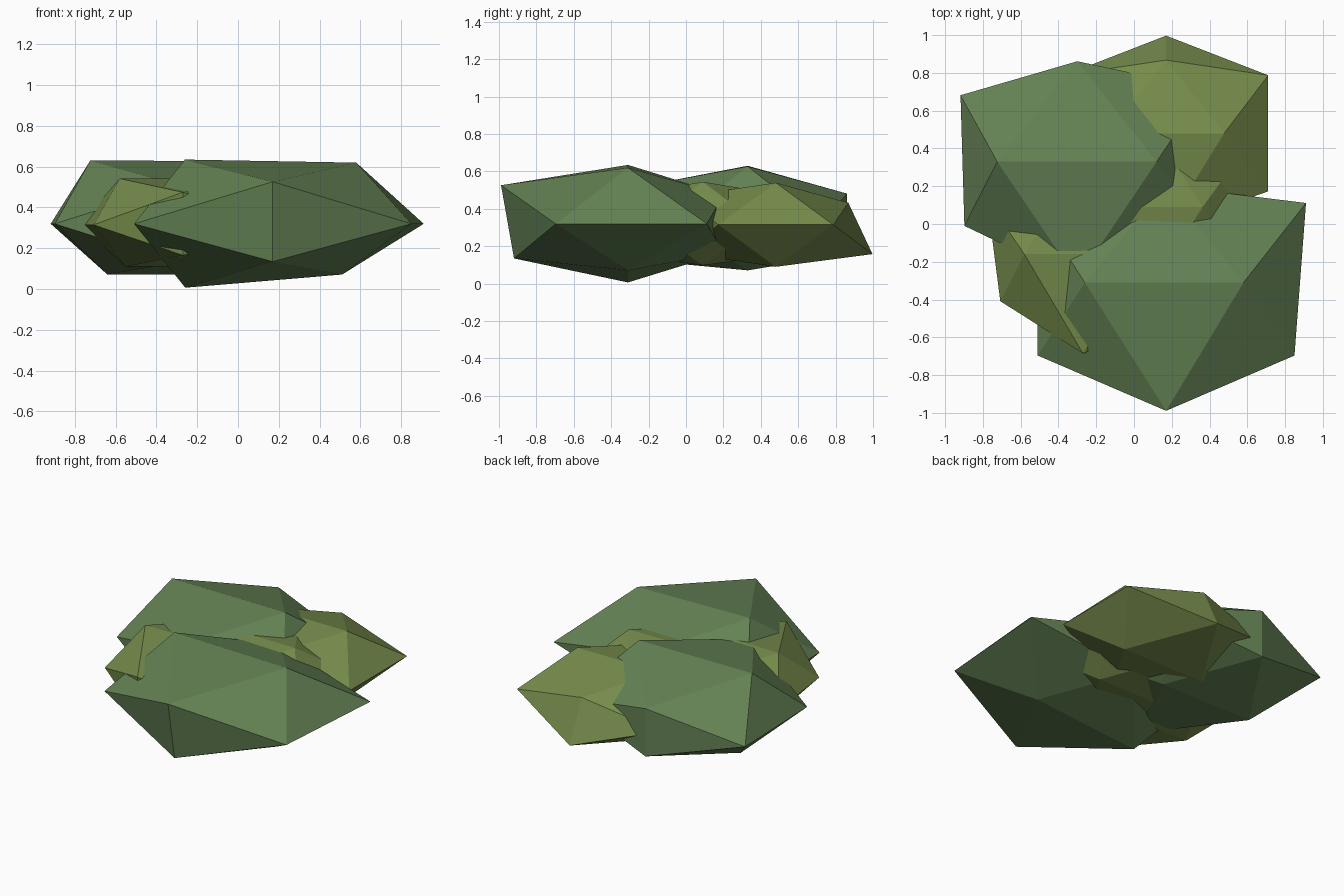
import bpy, bmesh

if "Cube" in bpy.data.objects:
    bpy.data.objects.remove(bpy.data.objects["Cube"])

PHI = 1.618


def colour(name, rgb):
    mat = bpy.data.materials.new(name)
    mat.diffuse_color = (*rgb, 1)
    mat.use_nodes = True
    mat.node_tree.nodes["Principled BSDF"].inputs["Base Color"].default_value = mat.diffuse_color
    return mat


dark_leaf = colour("dark_leaf", (0.127, 0.223, 0.089))
olive_leaf = colour("olive_leaf", (0.181, 0.262, 0.072))


def clump(name, centre, unit, mat, reach):
    """Flattened twenty-sided ball; reach pulls single corners in or out."""
    size = (unit, unit * 0.92, unit * 0.452)
    bm = bmesh.new()
    for u in (1, -1):
        for v in (1, -1):
            for corner in ((u, 0, v * PHI), (u * PHI, v, 0), (0, u * PHI, v)):
                key = "".join("0" if c == 0 else "+" if c > 0 else "-" for c in corner)
                r = reach.get(key, 1.0)
                bm.verts.new([m + c * s * r for m, c, s in zip(centre, corner, size)])
    bmesh.ops.convex_hull(bm, input=bm.verts[:])
    bmesh.ops.recalc_face_normals(bm, faces=bm.faces[:])
    mesh = bpy.data.meshes.new(name)
    bm.to_mesh(mesh)
    bm.free()
    mesh.materials.append(mat)
    obj = bpy.data.objects.new(name, mesh)
    bpy.context.collection.objects.link(obj)


# Large dark clumps
clump("front_clump", (0.17, -0.31, 0.32), 0.42, dark_leaf,
      {"+0+": 0.976, "-0+": 1.025, "+0-": 0.81, "-0-": 1.02, "0--": 0.975,
       "0-+": 1.086, "++0": 1.09, "0++": 0.82, "0+-": 0.82})
clump("left_clump", (-0.30, 0.33, 0.32), 0.42, dark_leaf,
      {"-0+": 1.01, "-+0": 0.91, "--0": 0.88, "0++": 0.85, "0+-": 0.85,
       "+0-": 0.81, "-0-": 0.81})

# Smaller olive clumps
clump("back_clump", (0.17, 0.48, 0.315), 0.334, olive_leaf,
      {"+0+": 0.92, "-0+": 0.92, "+0-": 0.92, "-0-": 0.92, "0++": 0.78, "0+-": 1.04})
clump("side_clump", (-0.27, -0.16, 0.315), 0.33, olive_leaf,
      {"-0+": 0.94, "+0+": 0.94, "--0": 0.82, "-+0": 0.95, "0-+": 1.07,
       "-0-": 0.85, "+0-": 0.85})
clump("middle_clump", (0.05, 0.09, 0.315), 0.33, olive_leaf,
      {"+0+": 0.95, "-0+": 0.95, "+0-": 0.9, "-0-": 0.9})
